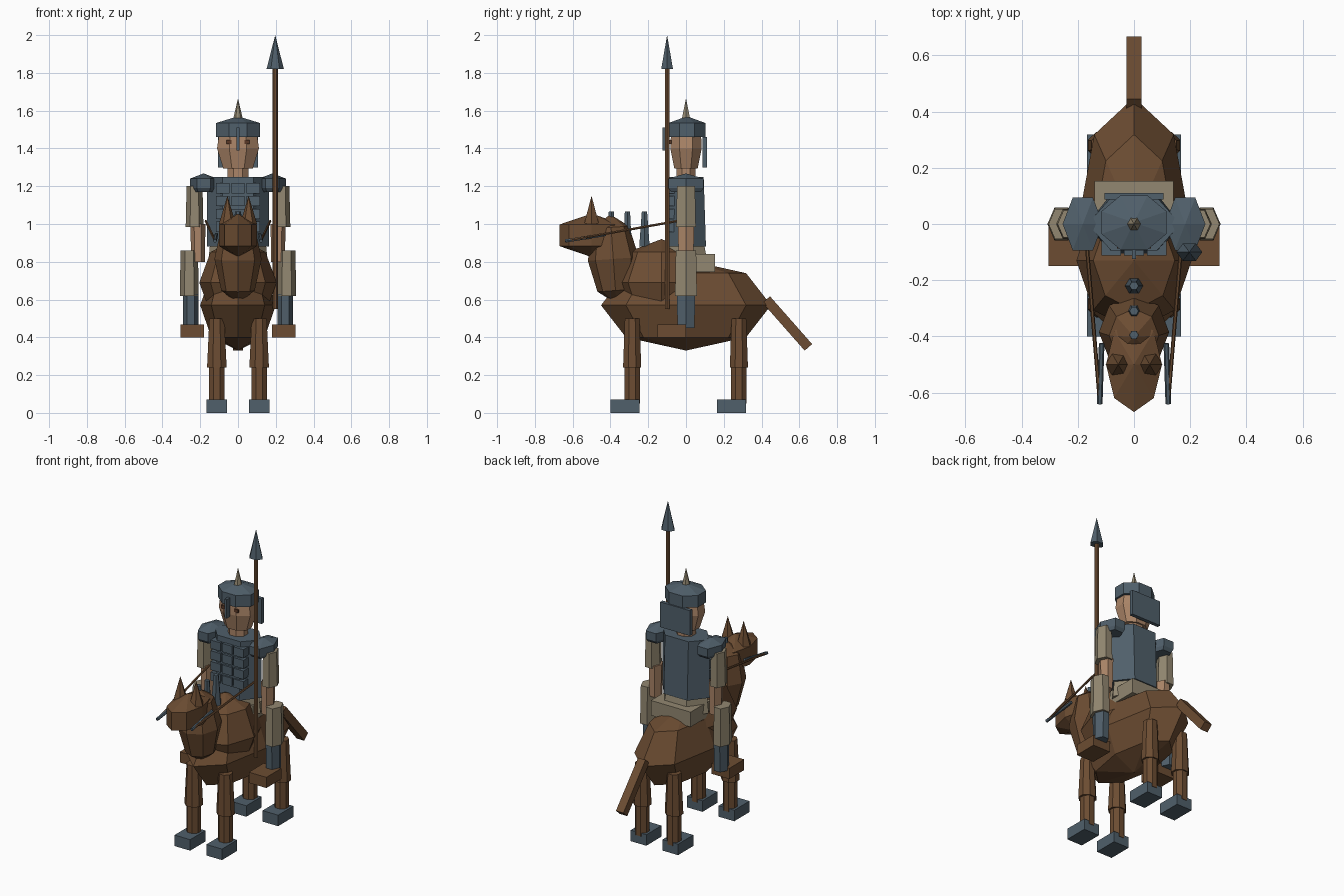
import bpy, bmesh, math
from mathutils import Vector, Matrix

if "Cube" in bpy.data.objects:
    bpy.data.objects.remove(bpy.data.objects["Cube"])


def material(name, rgb):
    m = bpy.data.materials.new(name)
    m.diffuse_color = (*rgb, 1)
    m.use_nodes = True
    m.node_tree.nodes["Principled BSDF"].inputs["Base Color"].default_value = m.diffuse_color
    return m


BROWN = material("horse brown", (0.15, 0.073, 0.032))
STEEL = material("blue grey steel", (0.08, 0.115, 0.145))
CLOTH = material("tan cloth", (0.29, 0.245, 0.165))
SKIN = material("skin", (0.41, 0.235, 0.138))
DARK = material("dark eye", (0.10, 0.04, 0.02))


def finish(bm, name, mat):
    bmesh.ops.recalc_face_normals(bm, faces=bm.faces)
    me = bpy.data.meshes.new(name)
    bm.to_mesh(me)
    bm.free()
    me.materials.append(mat)
    ob = bpy.data.objects.new(name, me)
    bpy.context.collection.objects.link(ob)
    return ob


def ball(name, mat, centre, radii, rings=4, tilt=0):
    bm = bmesh.new()
    bmesh.ops.create_uvsphere(bm, u_segments=8, v_segments=rings, radius=1)
    bm.transform(Matrix.Translation(centre) @ Matrix.Rotation(tilt, 4, 'X')
                 @ Matrix.Diagonal((*radii, 1)))
    return finish(bm, name, mat)


def box(name, mat, lo, hi, tilt=0):
    bm = bmesh.new()
    bmesh.ops.create_cube(bm, size=1)
    lo, hi = Vector(lo), Vector(hi)
    bm.transform(Matrix.Translation((lo + hi) / 2) @ Matrix.Rotation(tilt, 4, 'X')
                 @ Matrix.Diagonal((*(hi - lo), 1)))
    return finish(bm, name, mat)


def tube(name, mat, x, y, profile, n=6, phase=0.0, matrix=None):
    """Stack of n-sided rings; profile rows are (z, x radius, y radius)."""
    bm = bmesh.new()
    rings = []
    for z, rx, ry in profile:
        if rx == 0:
            rings.append([bm.verts.new((x, y, z))] * n)
            continue
        angles = [2 * math.pi * (i + phase) / n for i in range(n)]
        rings.append([bm.verts.new((x + rx * math.cos(a), y + ry * math.sin(a), z)) for a in angles])
    for a, b in zip(rings, rings[1:]):
        for i in range(n):
            j = (i + 1) % n
            bm.faces.new(list(dict.fromkeys((a[i], a[j], b[j], b[i]))))
    for ring in (rings[0], rings[-1]):
        if len(set(ring)) == n:
            bm.faces.new(ring)
    if matrix:
        bm.transform(matrix)
    return finish(bm, name, mat)


def rod(name, mat, a, b, r, n=6, phase=0.0):
    a, b = Vector(a), Vector(b)
    d = b - a
    m = Matrix.Translation(a) @ d.to_track_quat('Z', 'Y').to_matrix().to_4x4()
    return tube(name, mat, 0, 0, [(0, r, r), (d.length, r, r)], n, phase, m)


# Horse body, neck and head
ball("horse_body", BROWN, (0, 0, 0.57), (0.20, 0.45, 0.24))
ball("horse_shoulders", BROWN, (0, -0.13, 0.69), (0.205, 0.25, 0.23))
ball("horse_neck", BROWN, (0, -0.385, 0.815), (0.125, 0.135, 0.237), tilt=0.07)
ball("horse_head", BROWN, (0, -0.50, 0.94), (0.115, 0.195, 0.115), rings=3)
rod("horse_tail", BROWN, (0, 0.425, 0.60), (0, 0.648, 0.347), 0.037, 4, 0.5)

# Mane spikes
for y, r in ((-0.22, 0.032), (-0.31, 0.026), (-0.395, 0.022)):
    tube("mane_spike", STEEL, 0, y, [(0.88, r, r), (1.067, 0.016, 0.016)])

for s in (-1, 1):
    # Ears
    tube("horse_ear", BROWN, s * 0.056, -0.50, [(1.0, 0.045, 0.045), (1.15, 0, 0)])
    # Horse legs and hooves
    for y in (-0.285, 0.28):
        tube("horse_upper_leg", BROWN, s * 0.112, y,
             [(0.24, 0.056, 0.052), (0.50, 0.043, 0.042)], 8, 0.5)
        tube("horse_lower_leg", BROWN, s * 0.112, y,
             [(0.05, 0.044, 0.044), (0.26, 0.044, 0.044)], 8, 0.5)
        box("hoof", STEEL, (s * 0.112 - 0.055, y - 0.115, 0), (s * 0.112 + 0.055, y + 0.038, 0.07))
    # Reins and bit bars
    rod("rein", BROWN, (s * 0.17, -0.05, 1.015), (s * 0.122, -0.63, 0.912), 0.007)
    rod("bit_bar", STEEL, (s * 0.115, -0.425, 0.945), (s * 0.122, -0.64, 0.91), 0.010)

    # Rider legs
    tube("rider_thigh", CLOTH, s * 0.258, 0, [(0.62, 0.050, 0.067), (0.86, 0.046, 0.062)])
    tube("rider_shin", STEEL, s * 0.25, 0, [(0.45, 0.042, 0.052), (0.63, 0.042, 0.056)])
    box("rider_boot", BROWN, (s * 0.243 - 0.062, -0.15, 0.40), (s * 0.243 + 0.062, 0.0, 0.468))
    # Rider arms and shoulder guards
    tube("rider_sleeve", CLOTH, s * 0.23, 0, [(0.985, 0.047, 0.060), (1.20, 0.042, 0.055)])
    tube("rider_forearm", SKIN, s * 0.212, 0, [(0.80, 0.036, 0.045), (1.0, 0.040, 0.050)])
    tube("shoulder_guard", STEEL, s * 0.182, 0,
         [(1.17, 0.060, 0.092), (1.19, 0.072, 0.108), (1.24, 0.072, 0.108), (1.268, 0, 0)])
    # Eyes
    box("eye", DARK, (s * 0.047 - 0.013, -0.087, 1.424), (s * 0.047 + 0.013, -0.078, 1.444))

# Rider hips and saddle
box("saddle", CLOTH, (-0.14, -0.05, 0.745), (0.14, 0.153, 0.84))
tube("rider_hips", CLOTH, 0, 0, [(0.78, 0.16, 0.135), (0.92, 0.145, 0.105)])

# Cuirass with rows of raised plates
tube("cuirass", STEEL, 0, 0, [(0.88, 0.165, 0.122), (1.25, 0.165, 0.108)])
for row in range(4):
    for col in (-1, 0, 1):
        cx, cz = col * 0.081, 0.985 + row * 0.068
        box("chest_plate", STEEL, (cx - 0.035, -0.112, cz - 0.027), (cx + 0.035, -0.06, cz + 0.027))

# Rider neck and head
tube("rider_neck", SKIN, 0, 0, [(1.23, 0.06, 0.055), (1.31, 0.06, 0.055)], 8, 0.5)
tube("rider_head", SKIN, 0, 0,
     [(1.295, 0.085, 0.067), (1.40, 0.120, 0.090), (1.50, 0.105, 0.085)], 8, 0.5)

# Helmet, spike, nose guard and neck guard
tube("helmet", STEEL, 0, 0.005,
     [(1.46, 0.125, 0.105), (1.535, 0.125, 0.105), (1.57, 0, 0)], 8, 0.5)
tube("helmet_spike", CLOTH, 0, 0, [(1.55, 0.027, 0.027), (1.665, 0, 0)])
box("nose_guard", STEEL, (-0.008, -0.125, 1.39), (0.008, -0.09, 1.51))
box("neck_guard", STEEL, (-0.105, 0.087, 1.30), (0.105, 0.11, 1.46))

# Spear
tube("spear_shaft", BROWN, 0.197, -0.10, [(0.55, 0.014, 0.014), (1.84, 0.014, 0.014)])
tube("spear_tip", STEEL, 0.197, -0.10, [(1.82, 0.046, 0.036), (2.0, 0, 0)])
